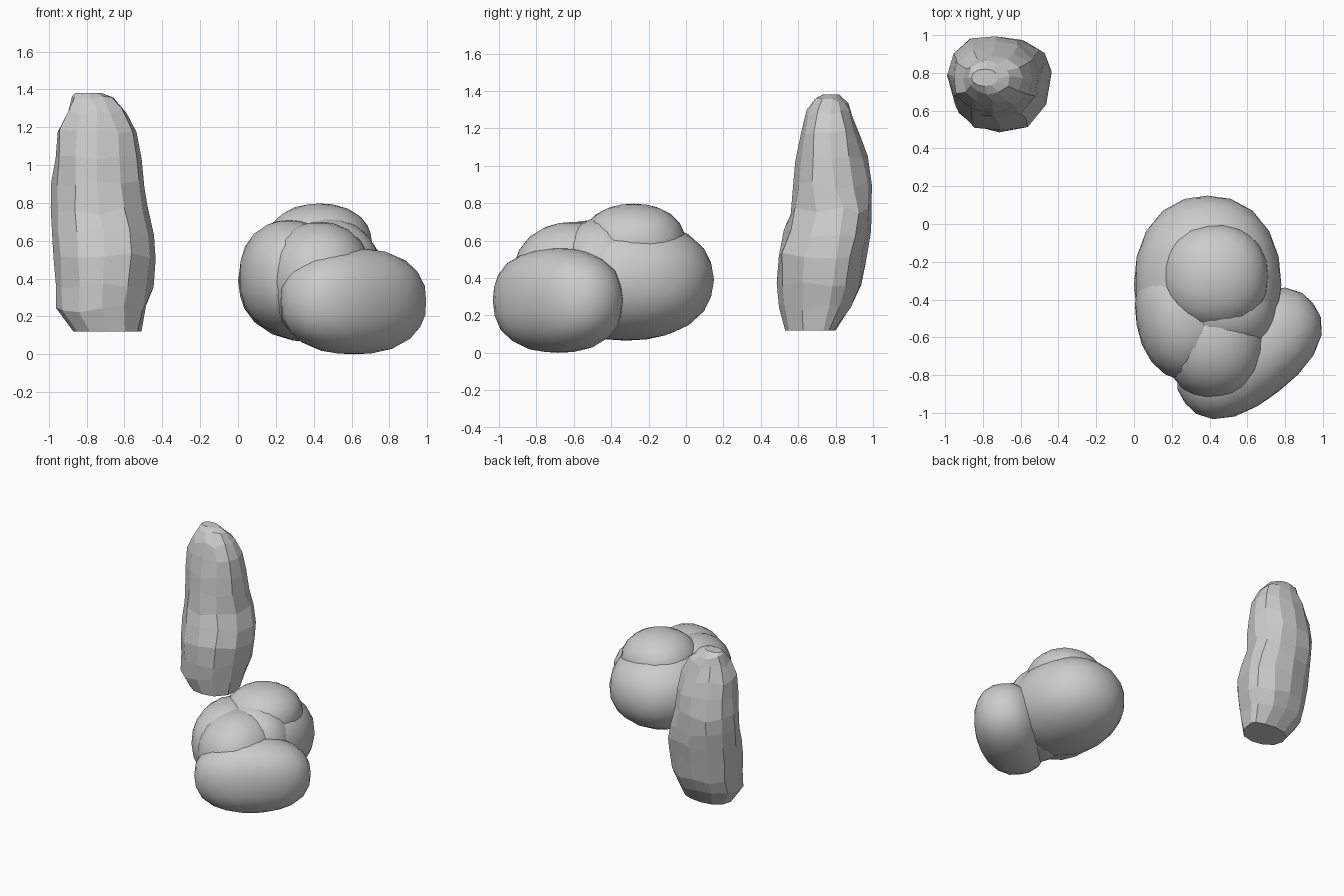
import bpy, bmesh, math, random
from mathutils import Vector, Matrix

if "Cube" in bpy.data.objects:
    bpy.data.objects.remove(bpy.data.objects["Cube"])

random.seed(4)


def finish(bm, name, smooth):
    bmesh.ops.recalc_face_normals(bm, faces=bm.faces)
    mesh = bpy.data.meshes.new(name)
    bm.to_mesh(mesh)
    bm.free()
    for p in mesh.polygons:
        p.use_smooth = smooth
    obj = bpy.data.objects.new(name, mesh)
    bpy.context.collection.objects.link(obj)
    return obj


def lump(name, centre, radii, turn=0, power=2.2):
    """Smooth rounded boulder: an icosphere pushed out to a superellipsoid."""
    bm = bmesh.new()
    bmesh.ops.create_icosphere(bm, subdivisions=3, radius=1)
    rot = Matrix.Rotation(math.radians(turn), 3, 'Z')
    for v in bm.verts:
        n = sum(abs(c) ** power for c in v.co) ** (1 / power)
        v.co = rot @ Vector(c / n * r for c, r in zip(v.co, radii)) + Vector(centre)
    return finish(bm, name, True)


# Boulder cluster
lump("main_boulder", (0.39, -0.32, 0.39), (0.39, 0.47, 0.325))
lump("top_boulder", (0.43, -0.28, 0.58), (0.28, 0.28, 0.217))
lump("middle_boulder", (0.46, -0.45, 0.41), (0.30, 0.24, 0.31), -10)
lump("front_boulder", (0.43, -0.60, 0.39), (0.28, 0.33, 0.31))
lump("left_boulder", (0.27, -0.49, 0.41), (0.26, 0.34, 0.30), 10)
lump("right_boulder", (0.61, -0.685, 0.28), (0.43, 0.255, 0.28), 38, 2.35)

# Standing stone sections: z, left x, right x, front y, back y
SECTIONS = [
    (0.12, -0.87, -0.51, 0.53, 0.80),
    (0.24, -0.96, -0.48, 0.50, 0.89),
    (0.36, -0.97, -0.45, 0.49, 0.94),
    (0.52, -0.975, -0.43, 0.49, 0.97),
    (0.64, -0.985, -0.45, 0.53, 0.985),
    (0.76, -0.985, -0.48, 0.56, 1.00),
    (0.90, -0.98, -0.50, 0.58, 1.00),
    (1.04, -0.97, -0.51, 0.59, 0.97),
    (1.17, -0.96, -0.53, 0.61, 0.93),
    (1.28, -0.91, -0.59, 0.64, 0.89),
    (1.35, -0.88, -0.66, 0.69, 0.86),
    (1.38, -0.86, -0.72, 0.73, 0.82),
]
SIDES = 12
bm = bmesh.new()
rings = []
for k, (z, x0, x1, y0, y1) in enumerate(SECTIONS):
    ring = []
    end = k in (0, len(SECTIONS) - 1)
    for i in range(SIDES):
        a = 2 * math.pi * i / SIDES
        c, s = math.cos(a), math.sin(a)
        n = (abs(c) ** 2.2 + abs(s) ** 2.2) ** (1 / 2.2)
        c, s = c / n, s / n
        x = (x0 + x1) / 2 + c * (x1 - x0) / 2
        y = (y0 + y1) / 2 + s * (y1 - y0) / 2
        # bulge leans to the back on the right side
        if z < 0.8:
            y += 0.07 * max(0, c) * (1 - abs(s))
        j = 0 if end else 0.008
        dz = 0 if end else random.uniform(-0.02, 0.02)
        ring.append(bm.verts.new((x + random.uniform(-j, j),
                                  y + random.uniform(-j, j), z + dz)))
    rings.append(ring)
for lo, hi in zip(rings, rings[1:]):
    for i in range(SIDES):
        n = (i + 1) % SIDES
        bm.faces.new((lo[i], lo[n], hi[n], hi[i]))
bm.faces.new(rings[0][::-1])
bm.faces.new(rings[-1])
finish(bm, "standing_stone", False)
